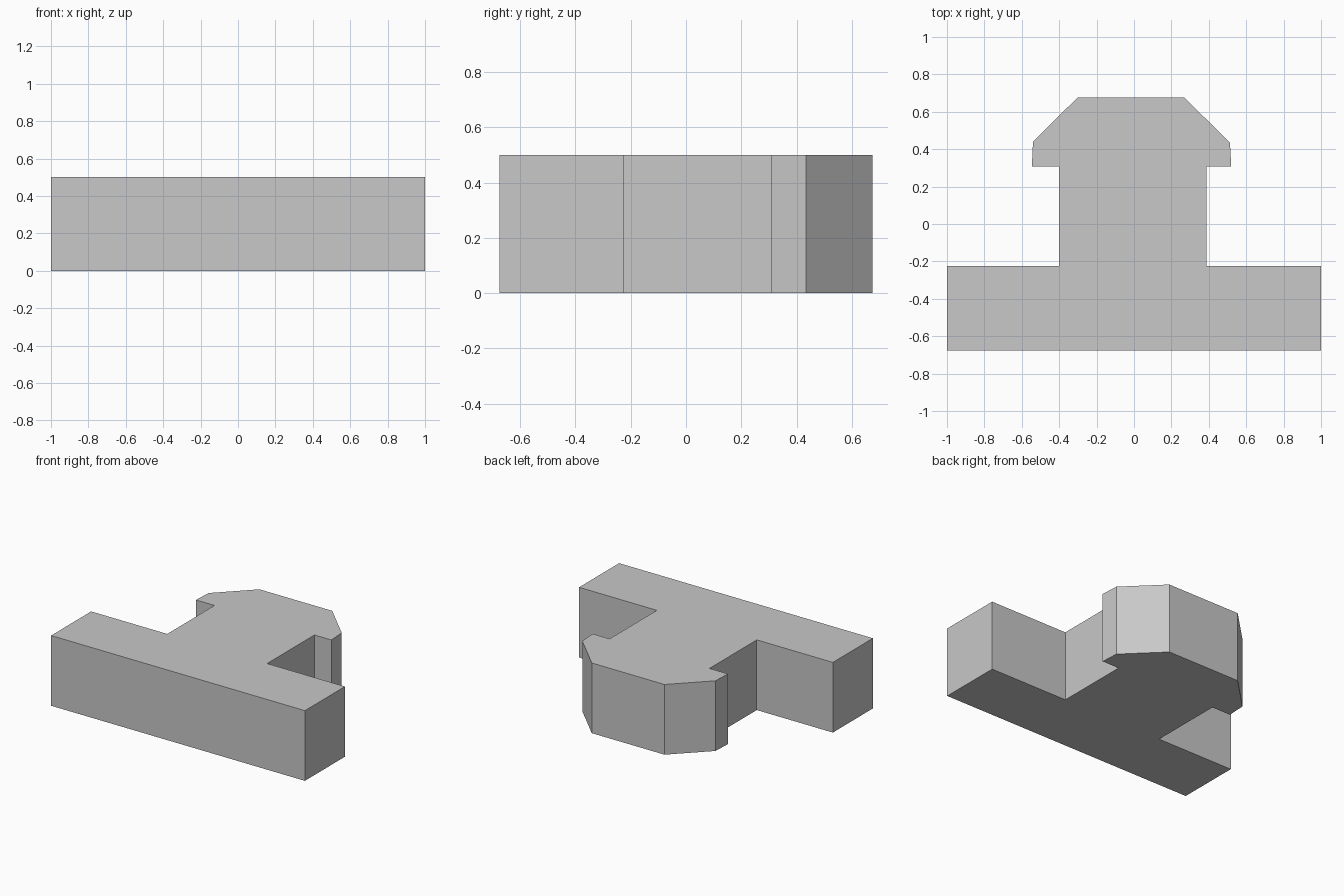
import bpy
import bmesh

HEIGHT = 0.5

cube = bpy.data.objects.get("Cube")
if cube:
    bpy.data.objects.remove(cube, do_unlink=True)


def flat_material(name, color):
    mat = bpy.data.materials.new(name)
    mat.use_nodes = True
    mat.diffuse_color = color
    bsdf = next(n for n in mat.node_tree.nodes if n.type == 'BSDF_PRINCIPLED')
    bsdf.inputs["Base Color"].default_value = color
    return mat


def extruded_block(name, outline, height, mat):
    """Raise a counter-clockwise plan outline into a closed solid."""
    bm = bmesh.new()
    base = bm.faces.new([bm.verts.new((x, y, 0)) for x, y in outline])
    grown = bmesh.ops.extrude_face_region(bm, geom=[base], use_keep_orig=True)
    top = [v for v in grown["geom"] if isinstance(v, bmesh.types.BMVert)]
    bmesh.ops.translate(bm, verts=top, vec=(0, 0, height))
    bmesh.ops.recalc_face_normals(bm, faces=bm.faces)
    mesh = bpy.data.meshes.new(name)
    bm.to_mesh(mesh)
    bm.free()
    mesh.materials.append(mat)
    obj = bpy.data.objects.new(name, mesh)
    bpy.context.collection.objects.link(obj)
    return obj


# Plan outline: wide front bar, neck, and chamfered rear head
outline = [
    (-1.0, -0.675), (1.0, -0.675), (1.0, -0.225),      # front bar
    (0.387, -0.225), (0.387, 0.307),                   # left side of neck
    (0.52, 0.307), (0.513, 0.435), (0.27, 0.675),      # left side of head
    (-0.303, 0.675), (-0.54, 0.44), (-0.546, 0.307),   # right side of head
    (-0.4, 0.307), (-0.4, -0.225), (-1.0, -0.225),     # right side of neck
]

grey = flat_material("plain grey", (0.58, 0.58, 0.58, 1.0))
extruded_block("t_shaped_block", outline, HEIGHT, grey)
